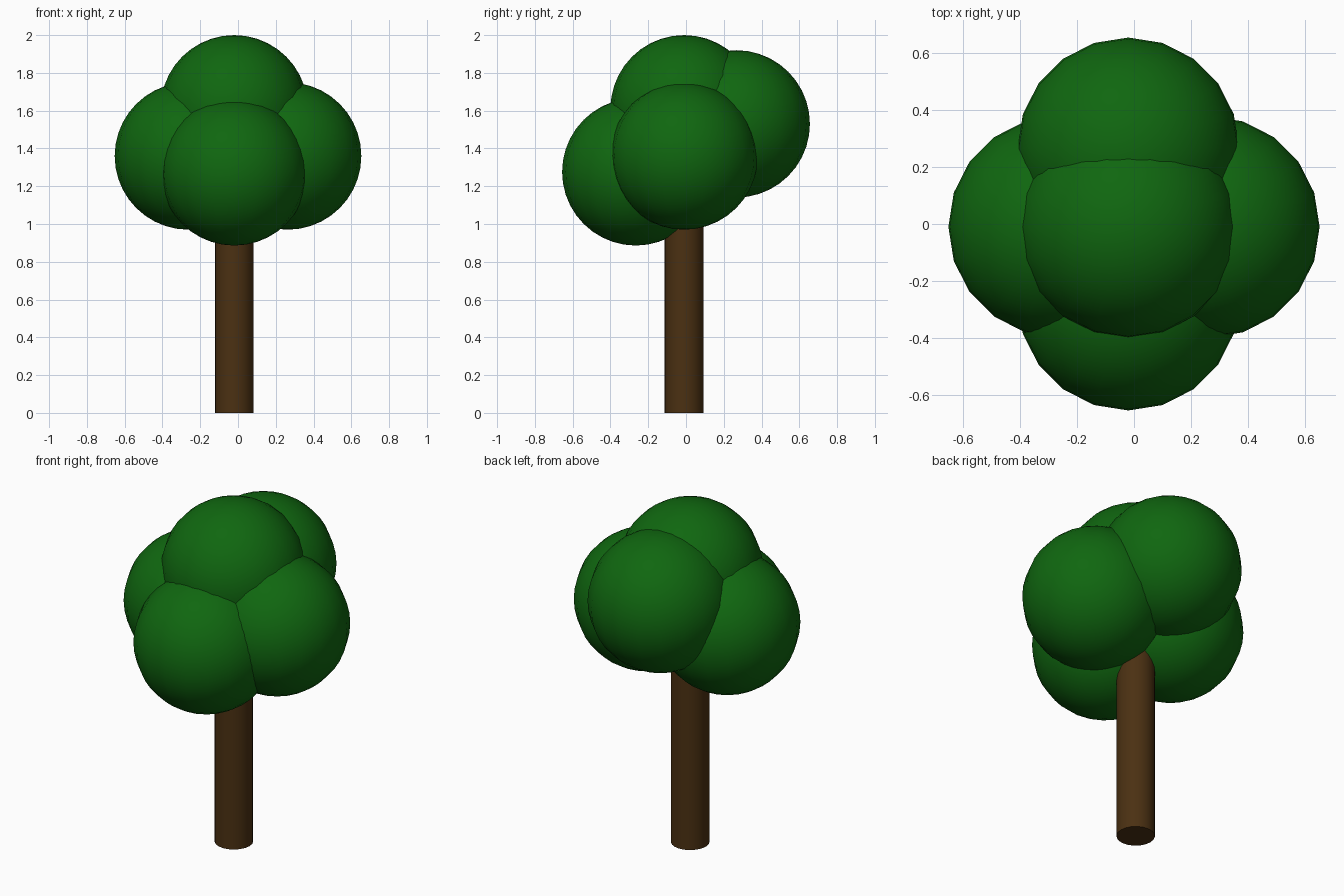
import bpy
import math

cube = bpy.data.objects.get("Cube")
if cube:
    bpy.data.objects.remove(cube, do_unlink=True)


def make_material(name, colour):
    mat = bpy.data.materials.new(name)
    mat.use_nodes = True
    mat.diffuse_color = colour
    mat.node_tree.nodes["Principled BSDF"].inputs["Base Color"].default_value = colour
    return mat


def finish(name, mat):
    obj = bpy.context.object
    obj.name = name
    obj.data.materials.append(mat)
    bpy.ops.object.shade_smooth_by_angle(angle=math.radians(40))


leaf_green = make_material("leaf green", (0.005, 0.135, 0.005, 1))
bark_brown = make_material("bark brown", (0.07, 0.03, 0.006, 1))

SIDES = 20
CENTRE_X, CENTRE_Y = -0.02, -0.01

# Trunk, reaching up inside the foliage
trunk_height = 1.2
bpy.ops.mesh.primitive_cylinder_add(
    vertices=SIDES, radius=0.103, depth=trunk_height,
    location=(CENTRE_X, CENTRE_Y, trunk_height / 2))
finish("trunk", bark_brown)

# Five overlapping balls of foliage
foliage = {
    "foliage_top": (CENTRE_X, CENTRE_Y, 1.61),
    "foliage_left": (0.263, CENTRE_Y, 1.36),
    "foliage_right": (-0.263, CENTRE_Y, 1.36),
    "foliage_front": (CENTRE_X, -0.266, 1.276),
    "foliage_back": (CENTRE_X, 0.266, 1.53),
}
for name, location in foliage.items():
    bpy.ops.mesh.primitive_uv_sphere_add(
        segments=SIDES, ring_count=SIDES, radius=0.39, location=location)
    finish(name, leaf_green)
